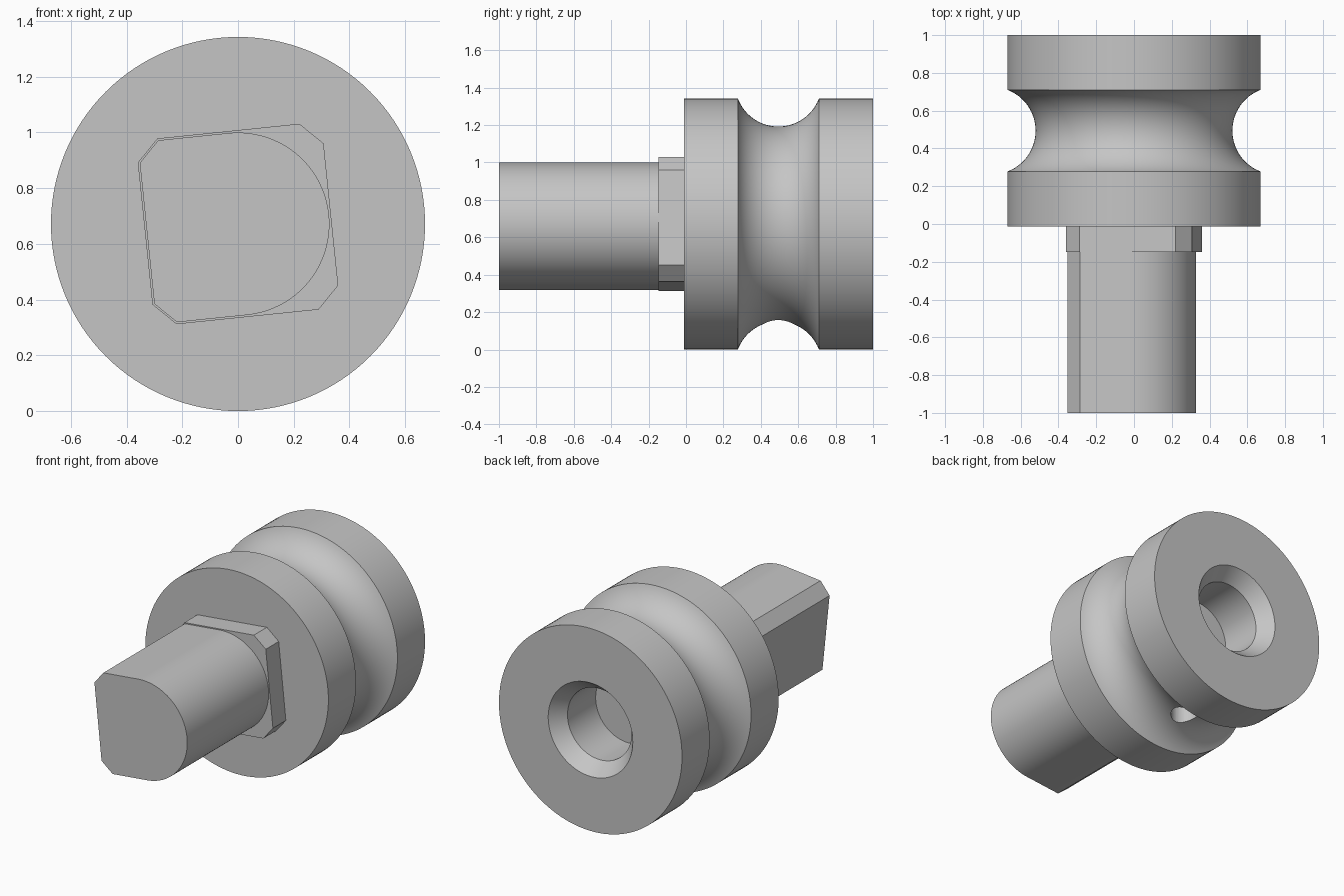
import bpy
import bmesh
from math import sin, cos, asin, pi, radians, tau
from mathutils import Matrix, Vector

cube = bpy.data.objects.get("Cube")
if cube:
    bpy.data.objects.remove(cube, do_unlink=True)

RADIUS = 0.671            # flange radius and height of the axis
TILT = radians(5.9)       # roll of the squared shank about its axis
FRONT, BACK = -0.012, 1.0

grey = bpy.data.materials.new("machined grey")
grey.use_nodes = True
colour = (0.56, 0.56, 0.56, 1)
grey.diffuse_color = colour
grey.node_tree.nodes["Principled BSDF"].inputs["Base Color"].default_value = colour


def finish(name, bm):
    """Turn a bmesh into a named, shaded object."""
    bmesh.ops.remove_doubles(bm, verts=bm.verts, dist=1e-5)
    bmesh.ops.recalc_face_normals(bm, faces=bm.faces)
    mesh = bpy.data.meshes.new(name)
    bm.to_mesh(mesh)
    bm.free()
    mesh.materials.append(grey)
    obj = bpy.data.objects.new(name, mesh)
    bpy.context.collection.objects.link(obj)
    return obj


def smooth(obj):
    bpy.ops.object.select_all(action="DESELECT")
    obj.select_set(True)
    bpy.context.view_layer.objects.active = obj
    bpy.ops.object.shade_smooth_by_angle(angle=radians(25))


def lathe(name, profile, steps=128):
    """Spin (radius, y) points about the y axis."""
    bm = bmesh.new()
    verts = [bm.verts.new((r, y, RADIUS)) for r, y in profile]
    edges = [bm.edges.new(pair) for pair in zip(verts, verts[1:])]
    bmesh.ops.spin(bm, geom=verts + edges, cent=(0, 0, RADIUS), axis=(0, 1, 0),
                   angle=tau, steps=steps, use_merge=False)
    bmesh.ops.remove_doubles(bm, verts=bm.verts, dist=1e-5)
    bmesh.ops.dissolve_degenerate(bm, edges=bm.edges, dist=1e-5)
    return finish(name, bm)


def prism(name, outline, y0, y1):
    """Extrude a cross-section, rolled by TILT, along y."""
    bm = bmesh.new()
    c, s = cos(TILT), sin(TILT)
    face = bm.faces.new([bm.verts.new((u * c - v * s, y0, RADIUS + u * s + v * c))
                         for u, v in outline])
    new = bmesh.ops.extrude_face_region(bm, geom=[face])["geom"]
    bmesh.ops.translate(bm, vec=Vector((0, y1 - y0, 0)),
                        verts=[v for v in new if isinstance(v, bmesh.types.BMVert)])
    return finish(name, bm)


# Grooved body with a countersunk blind bore in its back
half, depth, middle = 0.2165, 0.15, 0.494
arc_r = (half ** 2 + depth ** 2) / (2 * depth)
sweep = asin(half / arc_r)
groove = []
for i in range(33):
    a = -sweep + 2 * sweep * i / 32
    groove.append((RADIUS - depth + arc_r * (1 - cos(a)), middle + arc_r * sin(a)))
body = lathe("grooved_body",
             [(0, FRONT), (RADIUS, FRONT)] + groove
             + [(RADIUS, BACK), (0.31, BACK), (0.235, BACK - 0.095), (0.235, 0.61), (0, 0.61)])

# Small radial hole in the underside of the groove
bm = bmesh.new()
bmesh.ops.create_cone(bm, cap_ends=True, segments=48, radius1=0.087, radius2=0.087,
                      depth=RADIUS, matrix=Matrix.Translation((0, middle, RADIUS / 2)))
drill = finish("hole_cutter", bm)
drill.hide_render = True
cut = body.modifiers.new("radial_hole", "BOOLEAN")
cut.operation = "DIFFERENCE"
cut.solver = "EXACT"
cut.object = drill
bpy.context.view_layer.objects.active = body
bpy.ops.object.modifier_apply(modifier=cut.name)
bpy.data.objects.remove(drill, do_unlink=True)
smooth(body)

# Square collar with chamfered corners
a, b = 0.335, 0.256
prism("collar", [(a, -b), (a, b), (b, a), (-b, a), (-a, b), (-a, -b), (-b, -a), (b, -a)],
      -0.148, FRONT)

# Shank: round on one side, chamfered square on the other
a, b = 0.328, 0.254
round_side = [(a * cos(t), a * sin(t)) for t in (-pi / 2 + pi * i / 64 for i in range(65))]
shank = prism("shank", round_side + [(-b, a), (-a, b), (-a, -b), (-b, -a)], -1.0, -0.148)
smooth(shank)
